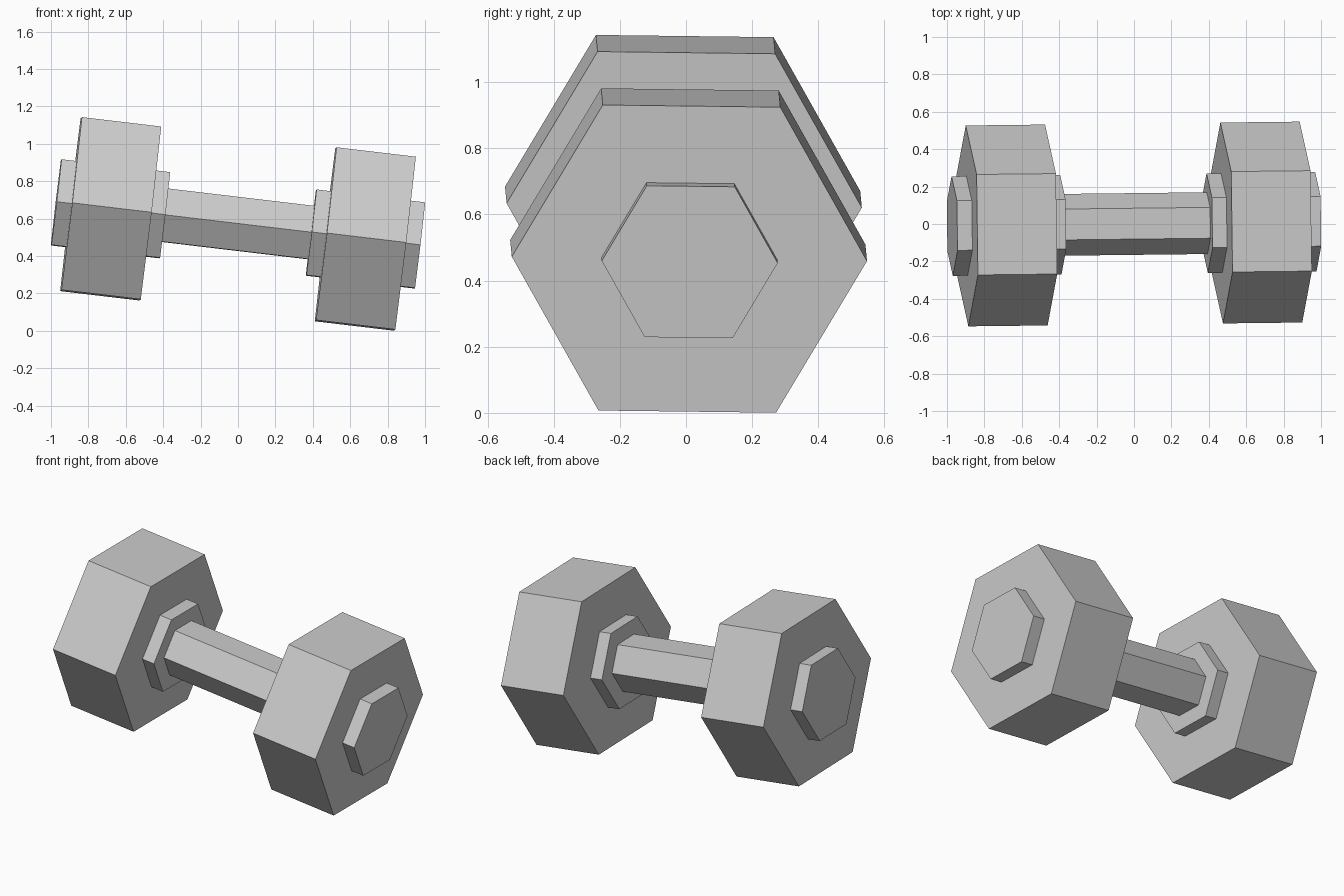
import bpy, bmesh
from math import radians
from mathutils import Matrix

if "Cube" in bpy.data.objects:
    bpy.data.objects.remove(bpy.data.objects["Cube"])

# Overall pose: bar runs along local x, tipped down towards +x with a tiny yaw and roll
POSE = (Matrix.Translation((0, 0, 0.5715))
        @ Matrix.Rotation(0.0115, 4, 'Z')
        @ Matrix.Rotation(radians(6.76), 4, 'Y')
        @ Matrix.Rotation(-0.0125, 4, 'X'))


def hex_prism(name, x0, x1, radius):
    """Six-sided prism along local x from x0 to x1, corners pointing to +-y."""
    bm = bmesh.new()
    place = Matrix.Translation(((x0 + x1) / 2, 0, 0)) @ Matrix.Rotation(radians(90), 4, 'Y')
    bmesh.ops.create_cone(bm, cap_ends=True, segments=6, radius1=radius, radius2=radius,
                          depth=abs(x1 - x0), matrix=POSE @ place)
    mesh = bpy.data.meshes.new(name)
    bm.to_mesh(mesh)
    bm.free()
    obj = bpy.data.objects.new(name, mesh)
    bpy.context.collection.objects.link(obj)
    return obj


# Grip bar
hex_prism("handle", -0.42, 0.42, 0.165)

# Weight, inner collar and outer cap at each end
for side, s in (("left", -1), ("right", 1)):
    hex_prism(side + "_weight", s * 0.472, s * 0.899, 0.537)
    hex_prism(side + "_inner_collar", s * 0.394, s * 0.50, 0.266)
    hex_prism(side + "_outer_cap", s * 0.87, s * 0.979, 0.266)
